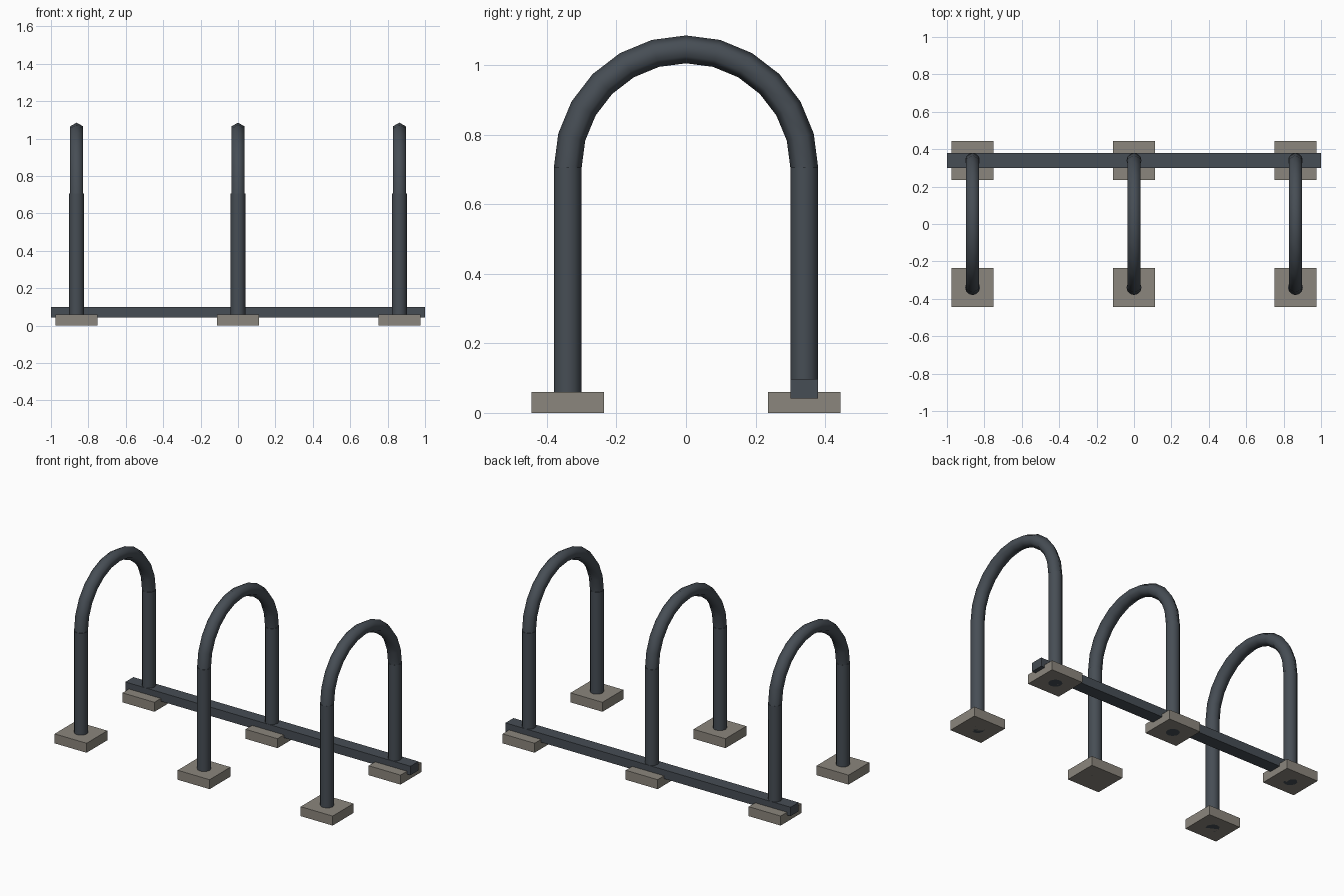
import bpy, bmesh
from math import sin, cos, pi, radians

if "Cube" in bpy.data.objects:
    bpy.data.objects.remove(bpy.data.objects["Cube"])

HOOP_X = (-0.863, 0.0, 0.863)
LEG_Y, TUBE_R, SPRING_Z = 0.34, 0.04, 0.705


def material(name, rgb):
    m = bpy.data.materials.new(name)
    m.diffuse_color = (*rgb, 1)
    m.use_nodes = True
    m.node_tree.nodes["Principled BSDF"].inputs["Base Color"].default_value = m.diffuse_color
    return m


steel = material("dark_steel", (0.062, 0.075, 0.09))
concrete = material("concrete", (0.26, 0.24, 0.205))


def box(name, loc, size, mat):
    bpy.ops.mesh.primitive_cube_add(size=1, location=loc)
    ob = bpy.context.object
    ob.name = name
    ob.scale = size
    bpy.ops.object.transform_apply(location=False, rotation=False, scale=True)
    ob.data.materials.append(mat)


def leg(name, x, y):
    bpy.ops.mesh.primitive_cylinder_add(vertices=12, radius=TUBE_R, depth=SPRING_Z,
                                        location=(x, y, SPRING_Z / 2))
    ob = bpy.context.object
    ob.name = name
    ob.data.materials.append(steel)
    bpy.ops.object.shade_smooth_by_angle(angle=radians(45))


def arch(name, x, segs=12, sides=6):
    # hexagonal tube swept along a half circle
    bm = bmesh.new()
    rings = []
    for i in range(segs + 1):
        a = pi * i / segs
        ring = []
        for k in range(sides):
            t = 2 * pi * k / sides
            r = LEG_Y + TUBE_R * cos(t)
            ring.append(bm.verts.new((TUBE_R * sin(t), r * cos(a), r * sin(a))))
        rings.append(ring)
    for r0, r1 in zip(rings, rings[1:]):
        for k in range(sides):
            n = (k + 1) % sides
            bm.faces.new((r0[k], r0[n], r1[n], r1[k])).smooth = True
    bmesh.ops.recalc_face_normals(bm, faces=bm.faces)
    me = bpy.data.meshes.new(name)
    bm.to_mesh(me)
    bm.free()
    me.materials.append(steel)
    ob = bpy.data.objects.new(name, me)
    ob.location = (x, 0, SPRING_Z)
    bpy.context.collection.objects.link(ob)


# Hoops with their footings
for side, x in zip(("left", "middle", "right"), HOOP_X):
    arch(f"{side}_hoop_arch", x)
    for end, y in (("front", -LEG_Y), ("back", LEG_Y)):
        leg(f"{side}_{end}_leg", x, y)
        box(f"{side}_{end}_footing", (x, y, 0.03), (0.224, 0.209, 0.06), concrete)

# Rail tying the back legs together
box("back_rail", (0, LEG_Y, 0.07), (2.0, 0.08, 0.056), steel)
